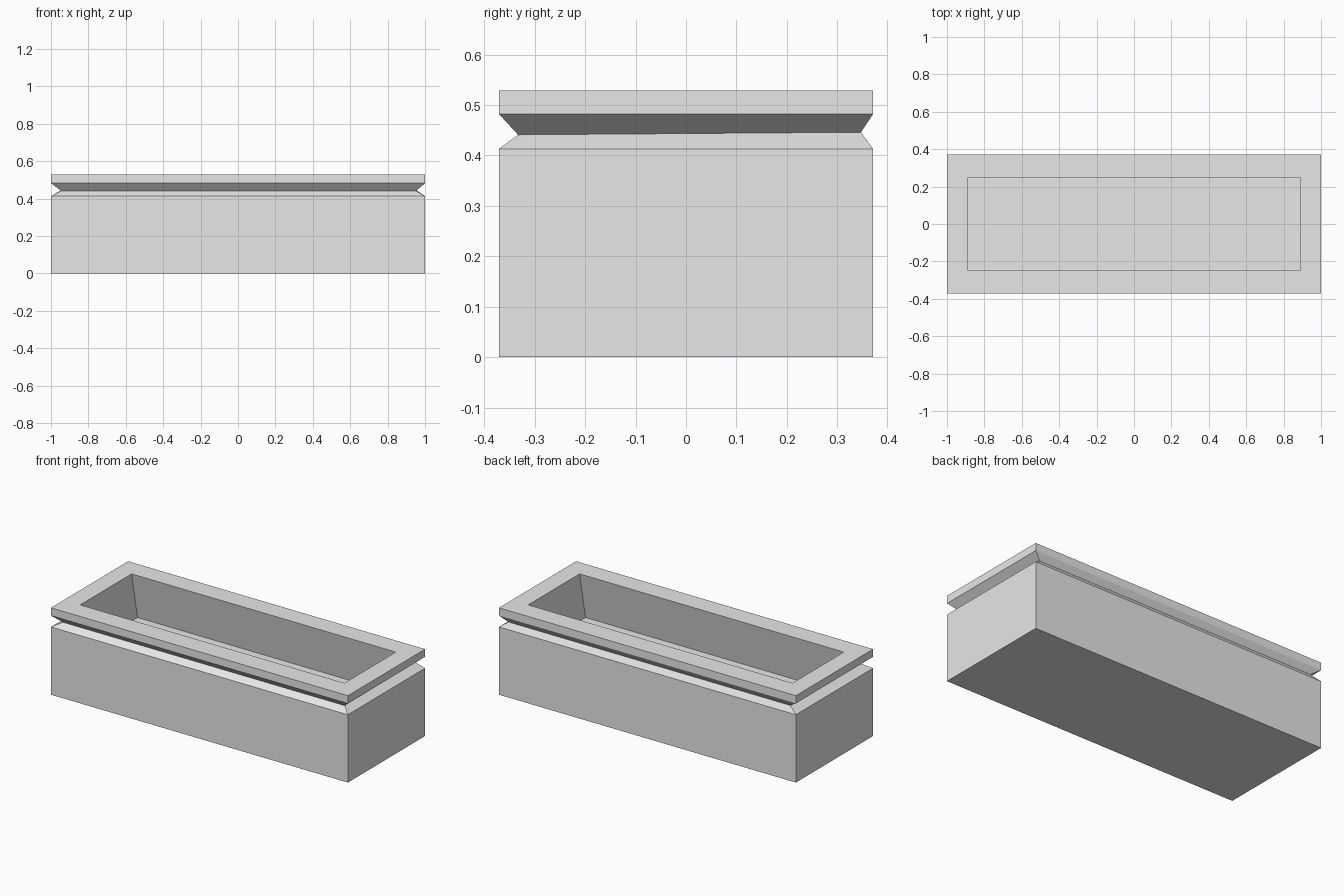
import bpy
import bmesh

cube = bpy.data.objects.get("Cube")
if cube:
    bpy.data.objects.remove(cube, do_unlink=True)

# Single plain grey
grey = bpy.data.materials.new("light_grey")
grey.use_nodes = True
colour = (0.8, 0.8, 0.8, 1)
grey.diffuse_color = colour
grey.node_tree.nodes["Principled BSDF"].inputs["Base Color"].default_value = colour


def ring(bm, left, right, front, back, z_front, z_back):
    """Rectangular loop of vertices, optionally tilted from front to back."""
    return [bm.verts.new(p) for p in (
        (left, front, z_front), (right, front, z_front),
        (right, back, z_back), (left, back, z_back))]


def level(bm, half_x, half_y, z):
    return ring(bm, -half_x, half_x, -half_y, half_y, z, z)


bm = bmesh.new()
W, D = 1.0, 0.371
loops = [
    level(bm, W, D, 0),                                     # base
    level(bm, W, D, 0.413),                                 # top of body
    ring(bm, -0.945, 0.952, -0.333, 0.347, 0.441, 0.446),   # notched neck
    level(bm, W, D, 0.482),                                 # underside of rim
    level(bm, W, D, 0.529),                                 # rim top
    level(bm, 0.89, 0.247, 0.529),                          # opening
    level(bm, 0.89, 0.305, 0.241),                          # flared inner floor
]

# Skin the loops, then close the base and the inner floor
for low, high in zip(loops, loops[1:]):
    for i in range(4):
        j = (i + 1) % 4
        bm.faces.new((low[i], low[j], high[j], high[i]))
bm.faces.new(loops[0][::-1])
bm.faces.new(loops[-1])
bmesh.ops.recalc_face_normals(bm, faces=bm.faces)

mesh = bpy.data.meshes.new("planter_trough")
bm.to_mesh(mesh)
bm.free()
mesh.materials.append(grey)
trough = bpy.data.objects.new("planter_trough", mesh)
bpy.context.collection.objects.link(trough)
